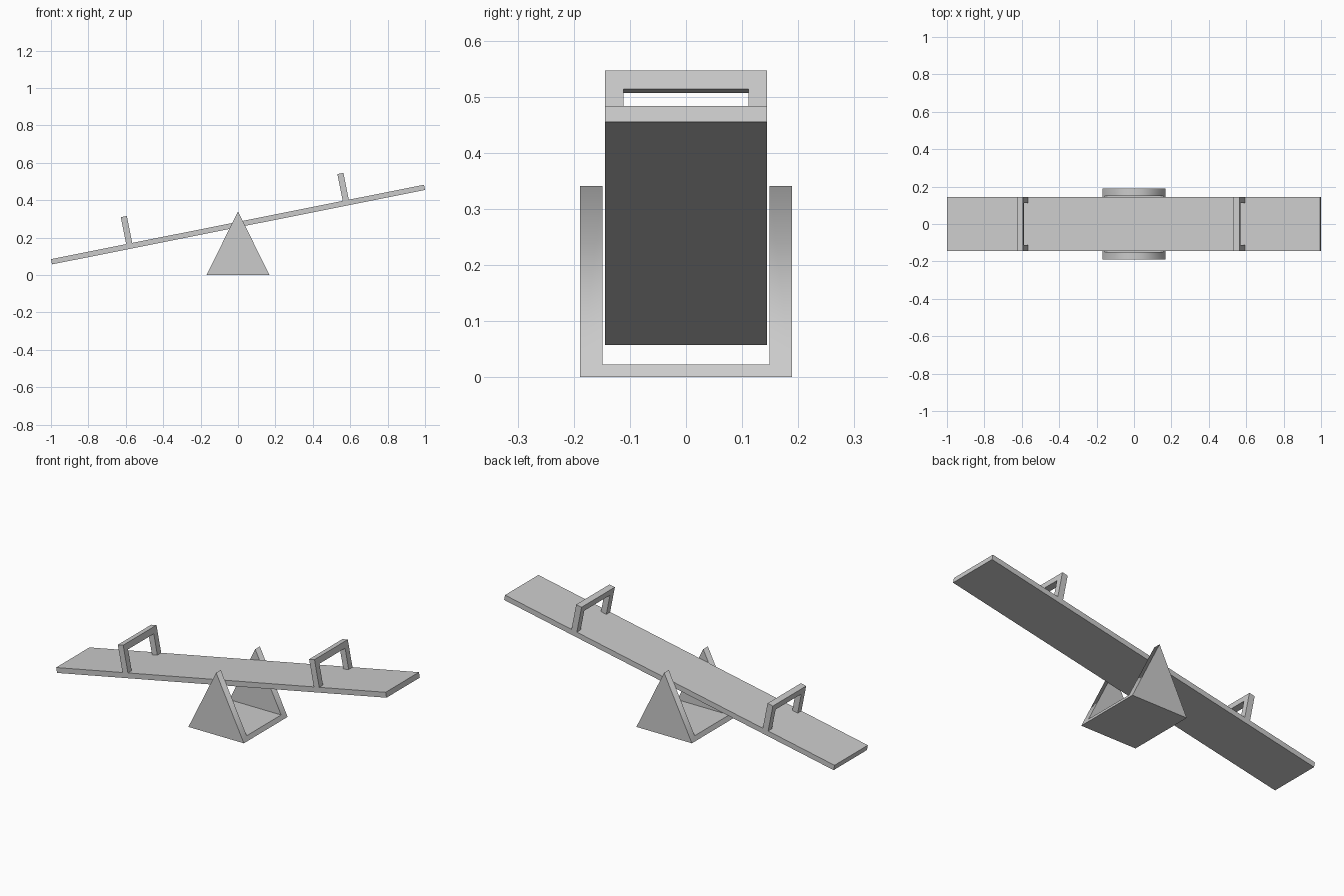
import bpy, bmesh, math
from mathutils import Matrix

if "Cube" in bpy.data.objects:
    bpy.data.objects.remove(bpy.data.objects["Cube"])

# Tilt of the board about its pivot
TILT = Matrix.Translation((0, 0, 0.27)) @ Matrix.Rotation(math.radians(-11.28), 4, 'Y')


def extrude_profile(points, x0, x1):
    """Extrude a (y, z) outline from x0 to x1."""
    bm = bmesh.new()
    face = bm.faces.new([bm.verts.new((x0, y, z)) for y, z in points])
    ext = bmesh.ops.extrude_face_region(bm, geom=[face], use_keep_orig=True)
    moved = [g for g in ext["geom"] if isinstance(g, bmesh.types.BMVert)]
    bmesh.ops.translate(bm, verts=moved, vec=(x1 - x0, 0, 0))
    return bm


def finish(name, bm, matrix=Matrix.Identity(4)):
    bmesh.ops.recalc_face_normals(bm, faces=bm.faces)
    mesh = bpy.data.meshes.new(name)
    bm.to_mesh(mesh)
    bm.free()
    obj = bpy.data.objects.new(name, mesh)
    obj.matrix_world = matrix
    bpy.context.collection.objects.link(obj)
    return obj


def u_outline(outer, inner, z_closed, z_inner, z_open):
    """U-shaped outline, closed at z_closed and open at z_open."""
    return [(-outer, z_closed), (outer, z_closed), (outer, z_open), (inner, z_open),
            (inner, z_inner), (-inner, z_inner), (-inner, z_open), (-outer, z_open)]


# Base: U-shaped block tapered to a ridge on both side plates
HEIGHT, HALF = 0.341, 0.168
bm = extrude_profile(u_outline(0.189, 0.149, 0, 0.023, HEIGHT), -HALF, HALF)
for v in bm.verts:
    v.co.x *= 1 - v.co.z / HEIGHT
bmesh.ops.remove_doubles(bm, verts=bm.verts, dist=0.0005)
# Slopes shade smoothly over the ridges, every other edge is sharp
for f in bm.faces:
    f.normal_update()
    f.smooth = abs(f.normal.x) > 0.5
for e in bm.edges:
    e.smooth = all(v.co.z > HEIGHT - 0.001 for v in e.verts)
finish("base", bm)

# Board
T = 0.0143
finish("board", extrude_profile([(-0.144, -T), (0.144, -T), (0.144, T), (-0.144, T)],
                                -1.017, 1.017), TILT)

# Handles
for name, x in (("left_handle", -0.5905), ("right_handle", 0.5905)):
    outline = u_outline(0.144, 0.111, 0.161, 0.127, T)
    finish(name, extrude_profile(outline, x - 0.0165, x + 0.0165), TILT)
